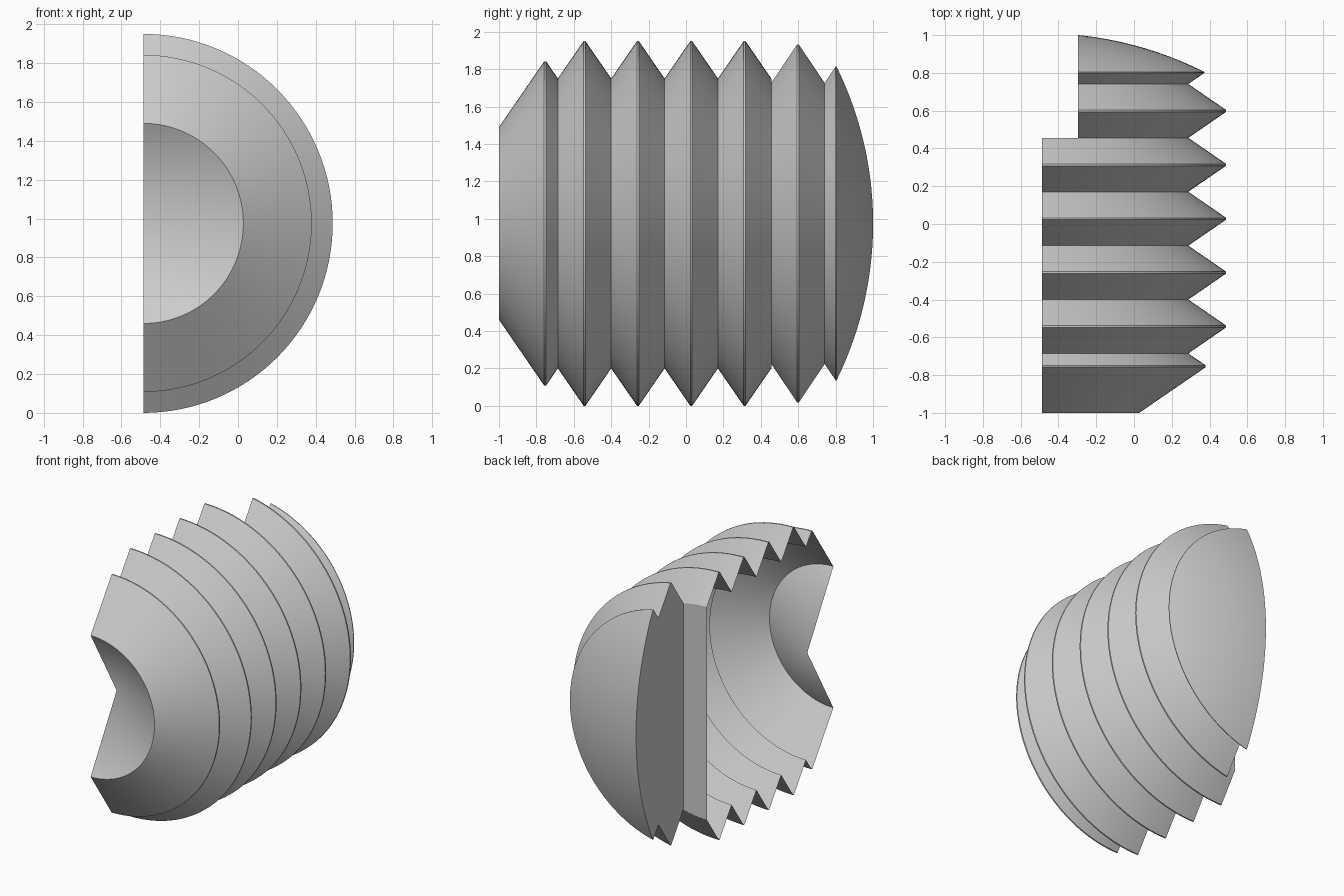
import bpy
import bmesh
import math
from mathutils import Vector, Matrix

cube = bpy.data.objects.get("Cube")
if cube:
    bpy.data.objects.remove(cube, do_unlink=True)

CREST, ROOT, PITCH = 0.975, 0.775, 0.2853    # thread radii and spacing
AXIS = Vector((-CREST / 2, 0, CREST))        # thread axis runs along y
SLOT_Y, SLOT_HALF = 0.456, 0.19              # slot floor and half width
FLAT = 0.005                                 # half width of a crest flat
SEGMENTS = 64


def crest(y, r):
    return [(y - FLAT, r), (y + FLAT, r)]


def half_turn(profile):
    """Revolve (y, radius) points half a turn, with normals facing outward."""
    bm = bmesh.new()
    verts = [bm.verts.new((0, y, r)) for y, r in profile]
    edges = [bm.edges.new(pair) for pair in zip(verts, verts[1:])]
    bmesh.ops.spin(bm, geom=verts + edges, cent=(0, 0, 0), axis=(0, 1, 0),
                   angle=math.pi, steps=SEGMENTS)
    bmesh.ops.remove_doubles(bm, verts=bm.verts[:], dist=0.0001)
    bm.normal_update()

    def radial(f):
        c = f.calc_center_median()
        return Vector((c.x, 0, c.z))
    outer = max(bm.faces, key=lambda f: radial(f).length)
    if outer.normal.dot(radial(outer)) < 0:
        bmesh.ops.reverse_faces(bm, faces=bm.faces[:])
    return bm


def cut_at_slot(bm, **clear):
    geom = bm.verts[:] + bm.edges[:] + bm.faces[:]
    result = bmesh.ops.bisect_plane(bm, geom=geom, dist=0.00001,
                                    plane_co=(SLOT_HALF, 0, 0),
                                    plane_no=(1, 0, 0), **clear)
    return result["geom_cut"]


def face_toward(faces, direction):
    for f in faces:
        f.normal_update()
        if f.normal.dot(Vector(direction)) < 0:
            f.normal_flip()


def finish(name, bm):
    bmesh.ops.transform(bm, matrix=Matrix.Translation(AXIS), verts=bm.verts[:])
    mesh = bpy.data.meshes.new(name)
    bm.to_mesh(mesh)
    bm.free()
    obj = bpy.data.objects.new(name, mesh)
    bpy.context.collection.objects.link(obj)
    bpy.ops.object.select_all(action='DESELECT')
    obj.select_set(True)
    bpy.context.view_layer.objects.active = obj
    bpy.ops.object.shade_smooth_by_angle(angle=math.radians(30))


# Threaded body: conical cup, chamfered point, then four full threads
profile = [(-0.70, 0), (-1, 0.515)] + crest(-0.753, 0.867)
for i in range(4):
    root_y = SLOT_Y - (4 - i) * PITCH
    profile += [(root_y, ROOT)] + crest(root_y + PITCH / 2, CREST)
profile.append((SLOT_Y, ROOT))
finish("threaded_body", half_turn(profile))

# Slotted end: last threads and a shallow dome, cut by the slot wall
profile = [(SLOT_Y, ROOT)] + crest(SLOT_Y + PITCH / 2, CREST)
profile.append((SLOT_Y + PITCH, ROOT))
rim_y, rim_r, dome_r = 0.805, 0.86, 1.907
profile.append((rim_y - FLAT, rim_r))
drop = dome_r - math.sqrt(dome_r ** 2 - rim_r ** 2)
for i in range(17):
    a = math.asin(rim_r / dome_r) * (1 - i / 16)
    profile.append((rim_y + drop - dome_r * (1 - math.cos(a)),
                    dome_r * math.sin(a)))
end = half_turn(profile)
cut = cut_at_slot(end, clear_inner=True)
cut_verts = [g for g in cut if isinstance(g, bmesh.types.BMVert)]
cut_edges = [g for g in cut if isinstance(g, bmesh.types.BMEdge)]
corners = [v for v in cut_verts if abs(v.co.y - SLOT_Y) < 0.0005]
cut_edges.append(end.edges.new((max(corners, key=lambda v: v.co.z),
                                min(corners, key=lambda v: v.co.z))))
wall = bmesh.ops.edgeloop_fill(end, edges=cut_edges)["faces"]
face_toward(wall, (-1, 0, 0))
finish("slotted_end", end)

# Slot floor: strip of the root disc that lies under the slot
floor = bmesh.new()
angles = [math.pi * i / SEGMENTS for i in range(SEGMENTS + 1)]
disc = floor.faces.new([floor.verts.new((ROOT * math.sin(a), SLOT_Y,
                                         ROOT * math.cos(a))) for a in angles])
face_toward([disc], (0, 1, 0))
cut_at_slot(floor, clear_outer=True)
finish("slot_floor", floor)
